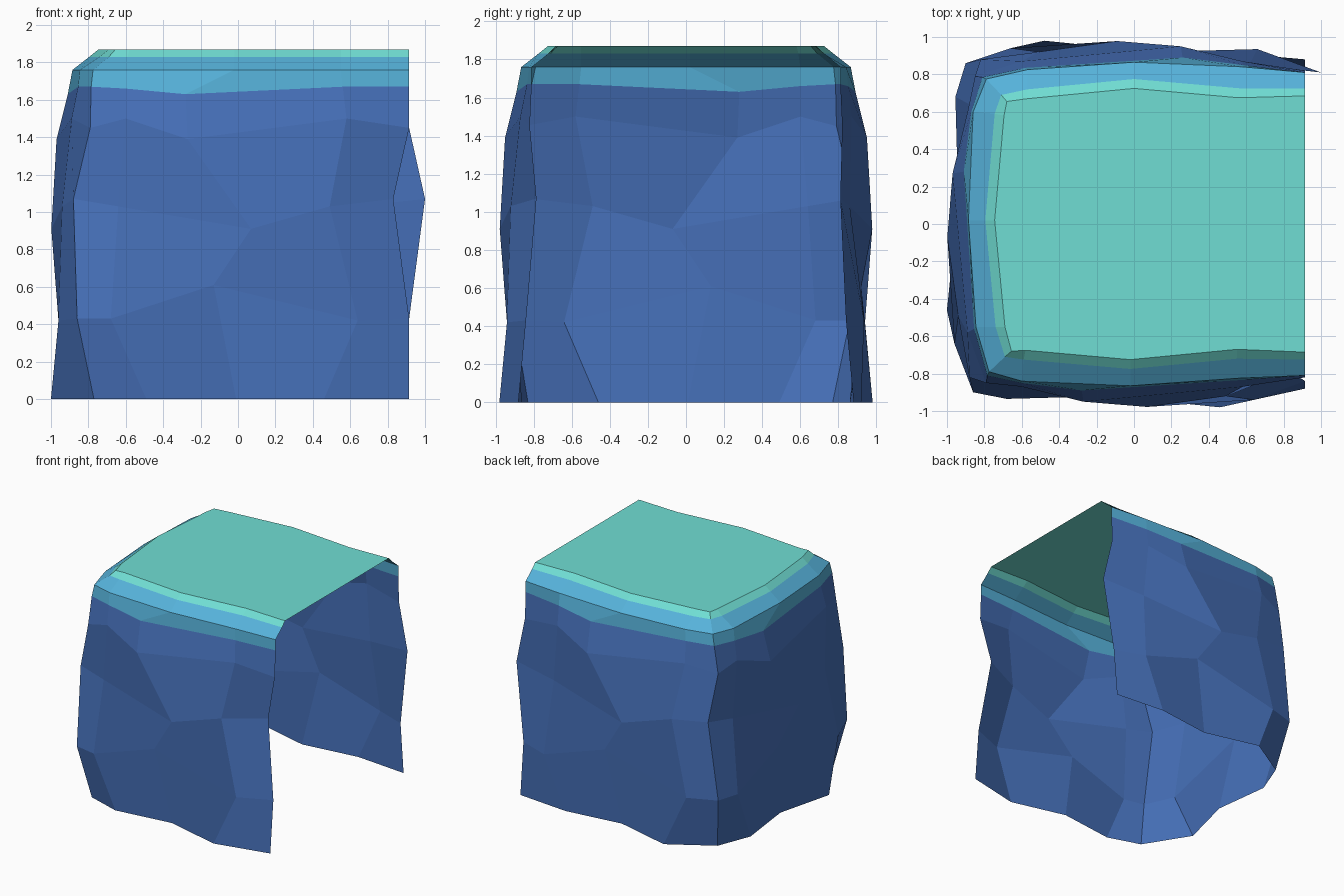
import bpy

if "Cube" in bpy.data.objects:
    bpy.data.objects.remove(bpy.data.objects["Cube"])


def material(name, color):
    m = bpy.data.materials.new(name)
    m.diffuse_color = (*color, 1)
    m.use_nodes = True
    m.node_tree.nodes["Principled BSDF"].inputs["Base Color"].default_value = m.diffuse_color
    return m


def lin(r, g, b):
    return [((c / 255 + 0.055) / 1.055) ** 2.4 for c in (r, g, b)]


rock = material("deep blue rock", lin(70, 112, 185))
band = material("sky blue band", lin(86, 178, 218))
cap = material("aqua cap", lin(112, 222, 212))

# One faceted wall panel: rows from the ground up,
# each with three points (along, outward, height) from right to left
PANEL = [
    [(.46, .98, 0), (-.01, .86, 0), (-.49, .92, 0)],
    [(.64, .94, .42), (-.13, .92, .61), (-.68, .935, .43)],
    [(.49, .92, 1.03), (.07, .978, .91), (-.64, .86, 1.03)],
    [(.58, .87, 1.50), (-.27, .95, 1.39), (-.60, .87, 1.50)],
    [(.56, .835, 1.67), (-.28, .89, 1.63), (-.60, .85, 1.66)],
    [(.55, .825, 1.76), (-.02, .865, 1.76), (-.60, .84, 1.76)],
    [(.55, .72, 1.83), (-.02, .775, 1.83), (-.59, .725, 1.83)],
    [(.55, .67, 1.87), (-.02, .725, 1.87), (-.58, .675, 1.87)],
]
# Per row: height, corner offsets a and b, open end front x and y, open end back x
EDGE = [
    (0, .83, .77, .915, .88, .915),
    (.43, .90, .86, .915, .84, .915),
    (1.07, .82, .88, .83, .785, 1.0),
    (1.45, .85, .79, .915, .82, .915),
    (1.67, .81, .785, .915, .81, .915),
    (1.76, .79, .775, .915, .81, .915),
    (1.83, .71, .69, .915, .725, .915),
    (1.87, .68, .655, .915, .685, .915),
]


def ring(r):
    """Contour of one row: front wall, left wall, back wall; right side open."""
    z, a, b, fx, fy, bx = EDGE[r]
    p = PANEL[r]
    front = [(u, -d, h) for u, d, h in p]
    left = [(-d - .02, -u, h) for u, d, h in p]
    back = [(-u - .02, d, h) for u, d, h in p]
    back_y = .81 if r == 2 else fy
    return ([(fx, -fy, z)] + front + [(-b, -a, z)] + left
            + [(-a, b, z)] + back + [(bx, back_y, z)])


def shell(name, rows, mat, lid=False):
    rings = [ring(r) for r in rows]
    n = len(rings[0])
    verts = [v for rg in rings for v in rg]
    faces = [(r * n + i, r * n + n + i, r * n + n + i + 1, r * n + i + 1)
             for r in range(len(rings) - 1) for i in range(n - 1)]
    if lid:
        faces.append(tuple(reversed(range(len(verts) - n, len(verts)))))
    mesh = bpy.data.meshes.new(name)
    mesh.from_pydata(verts, [], faces)
    mesh.materials.append(mat)
    mesh.update()
    obj = bpy.data.objects.new(name, mesh)
    bpy.context.collection.objects.link(obj)
    return obj


# Cliff walls, coloured band under the rim, and the flat bevelled top
shell("cliff_walls", range(0, 5), rock)
shell("rim_band", range(4, 7), band)
shell("top_cap", range(6, 8), cap, lid=True)
